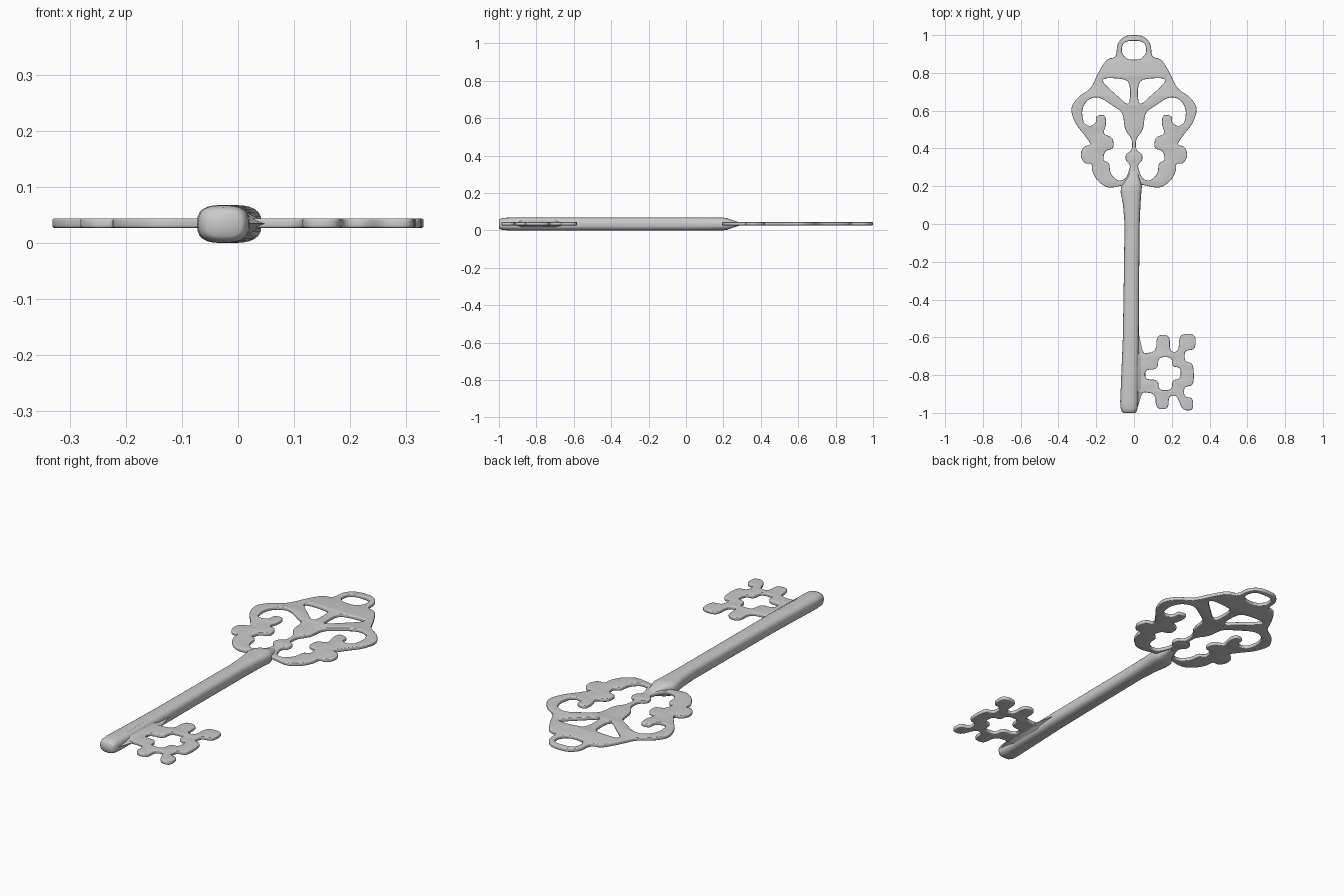
import bpy, bmesh, math

if "Cube" in bpy.data.objects:
    bpy.data.objects.remove(bpy.data.objects["Cube"])

MID = 0.0355  # height of the flat plates' middle plane


def round_corners(pts):
    # corner cutting, twice
    for cut in (0.22, 0.25):
        out = []
        for i, (x0, y0) in enumerate(pts):
            x1, y1 = pts[(i + 1) % len(pts)]
            out.append((x0 + (x1 - x0) * cut, y0 + (y1 - y0) * cut))
            out.append((x1 + (x0 - x1) * cut, y1 + (y0 - y1) * cut))
        pts = out
    return pts


def mirror(pts):
    return [(-x, y) for x, y in reversed(pts)]


def activate(ob):
    bpy.ops.object.select_all(action='DESELECT')
    ob.select_set(True)
    bpy.context.view_layer.objects.active = ob


def plate(name, loops):
    # flat plate with rounded rims; inner loops become holes
    cu = bpy.data.curves.new(name, 'CURVE')
    cu.dimensions = '2D'
    cu.fill_mode = 'BOTH'
    cu.extrude, cu.bevel_depth, cu.bevel_resolution = 0.0045, 0.004, 2
    cu.offset = -0.004
    for loop in loops:
        pts = round_corners(loop)
        sp = cu.splines.new('POLY')
        sp.points.add(len(pts) - 1)
        for p, (x, y) in zip(sp.points, pts):
            p.co = (x, y, 0, 1)
        sp.use_cyclic_u = True
    ob = bpy.data.objects.new(name, cu)
    bpy.context.collection.objects.link(ob)
    ob.location.z = MID
    activate(ob)
    bpy.ops.object.convert(target='MESH')
    ob = bpy.context.object
    bm = bmesh.new()
    bm.from_mesh(ob.data)
    bmesh.ops.remove_doubles(bm, verts=bm.verts, dist=0.00005)
    bmesh.ops.recalc_face_normals(bm, faces=bm.faces)
    bm.to_mesh(ob.data)
    bm.free()
    bpy.ops.object.shade_smooth_by_angle(angle=math.radians(40))
    return ob


def loft(name, sections, power, zc, n=24):
    # sections along y: (y, left x, right x, half height)
    bm = bmesh.new()
    rings = []
    for y, xl, xr, hh in sections:
        ring = []
        for i in range(n):
            a = 2 * math.pi * i / n
            c, s = math.cos(a), math.sin(a)
            x = math.copysign(abs(c) ** (2 / power), c)
            z = math.copysign(abs(s) ** (2 / power), s)
            ring.append(bm.verts.new(((xl + xr) / 2 + (xr - xl) / 2 * x, y, zc + hh * z)))
        rings.append(ring)
    for a, b in zip(rings, rings[1:]):
        for i in range(n):
            j = (i + 1) % n
            bm.faces.new((a[i], a[j], b[j], b[i]))
    bm.faces.new(rings[0])
    bm.faces.new(rings[-1])
    bmesh.ops.recalc_face_normals(bm, faces=bm.faces)
    me = bpy.data.meshes.new(name)
    bm.to_mesh(me)
    bm.free()
    ob = bpy.data.objects.new(name, me)
    bpy.context.collection.objects.link(ob)
    activate(ob)
    bpy.ops.object.shade_smooth_by_angle(angle=math.radians(50))
    return ob


# Bow: right half of the outline, from the hanging ring down to the shaft
half = [(.045, 1.0), (.09, .957), (.093, .882), (.145, .875), (.19, .80), (.228, .715),
        (.295, .675), (.331, .625), (.331, .585), (.31, .53), (.265, .475), (.225, .42),
        (.262, .413), (.281, .385), (.281, .35), (.258, .318), (.222, .322),
        (.224, .285), (.20, .235), (.153, .196), (.11, .192), (.04, .21)]
ring_hole = [(.035, .97), (.062, .95), (.066, .905), (.035, .87)]
fan_hole = [(.02, .758), (.09, .772), (.165, .772), (.162, .745), (.09, .68), (.022, .618)]
# large opening with scroll hook, side wiggles and the central bead
scroll_hole = [(.058, .59), (.11, .625), (.175, .668), (.215, .672), (.255, .65), (.277, .60),
               (.268, .535), (.235, .515), (.20, .535), (.203, .573), (.152, .58), (.146, .53),
               (.165, .475), (.112, .46), (.105, .40), (.155, .388), (.165, .335),
               (.13, .325), (.127, .27), (.09, .228), (.045, .235), (.016, .31),
               (.045, .335), (.045, .37), (.01, .39), (.01, .45), (.05, .50)]
plate("bow", [half + mirror(half), ring_hole + mirror(ring_hole),
              fan_hole, mirror(fan_hole), scroll_hole, mirror(scroll_hole)])

# Bit: toothed plate with a cross-shaped opening
bit = [(-.02, -.68), (.118, -.685), (.118, -.587), (.19, -.587), (.19, -.677), (.236, -.677),
       (.24, -.582), (.328, -.582), (.325, -.665), (.268, -.67), (.268, -.73), (.315, -.735),
       (.318, -.855), (.265, -.862), (.265, -.915), (.313, -.92), (.313, -.988),
       (.255, -.985), (.228, -.908), (.185, -.908), (.182, -.98), (.117, -.98),
       (.112, -.89), (-.02, -.895)]
cross = [(.058, -.772), (.125, -.77), (.13, -.705), (.20, -.705), (.202, -.755), (.247, -.76),
         (.247, -.82), (.203, -.825), (.20, -.88), (.132, -.88), (.128, -.825), (.058, -.822)]
plate("bit", [bit, cross])

# Shaft: rounded bar that slims toward the middle and flattens into the bow
loft("shaft", [(-1.0, -.056, .006, .022), (-.992, -.065, .014, .029), (-.975, -.071, .019, .033),
               (-.94, -.073, .021, .034), (-.6, -.059, .025, .034), (-.3, -.054, .027, .034),
               (0, -.05, .03, .034), (.1, -.058, .034, .034), (.17, -.071, .039, .034),
               (.2, -.068, .042, .034), (.22, -.052, .036, .031), (.25, -.033, .027, .02),
               (.285, -.018, .018, .009)], 2.8, .034)

# Concave fillet joining the shaft to the bit
loft("bit_root", [(-.97, -.03, .02, .012), (-.91, -.055, .038, .026), (-.87, -.06, .06, .032),
                  (-.7, -.06, .06, .032), (-.66, -.055, .042, .026), (-.56, -.03, .022, .012)],
     0.85, .0345, 32)
